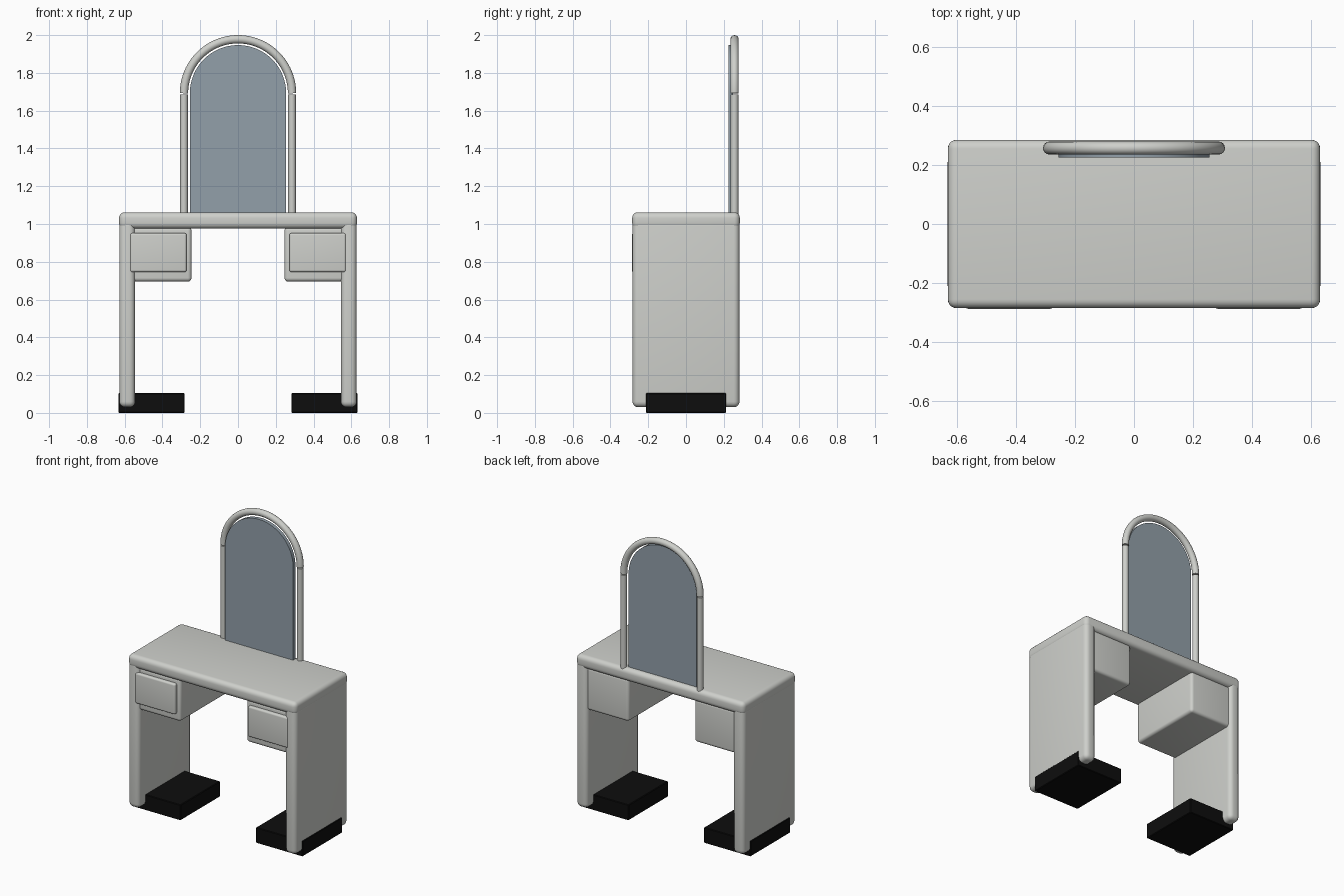
import bpy, bmesh, math
from mathutils import Vector

cube = bpy.data.objects.get("Cube")
if cube:
    bpy.data.objects.remove(cube, do_unlink=True)


def material(name, rgb):
    mat = bpy.data.materials.new(name)
    mat.use_nodes = True
    mat.diffuse_color = (*rgb, 1)
    mat.node_tree.nodes["Principled BSDF"].inputs["Base Color"].default_value = (*rgb, 1)
    return mat


LACQUER = material("pale grey lacquer", (0.62, 0.63, 0.60))
GLASS = material("blue grey mirror", (0.29, 0.35, 0.40))
BLACK = material("black rubber", (0.004, 0.004, 0.004))


def finish(name, bm, mat):
    mesh = bpy.data.meshes.new(name)
    bmesh.ops.recalc_face_normals(bm, faces=bm.faces)
    bm.to_mesh(mesh)
    bm.free()
    mesh.materials.append(mat)
    obj = bpy.data.objects.new(name, mesh)
    bpy.context.collection.objects.link(obj)
    return obj


def smooth(obj):
    bpy.ops.object.select_all(action='DESELECT')
    obj.select_set(True)
    bpy.context.view_layer.objects.active = obj
    bpy.ops.object.shade_smooth_by_angle(angle=math.radians(35))


def box(name, xs, ys, zs, mat, radius=0.0, segments=5):
    """Box between the given limits with rounded edges."""
    bm = bmesh.new()
    bmesh.ops.create_cube(bm, size=1)
    for v in bm.verts:
        v.co = Vector([lo + (c + 0.5) * (hi - lo)
                       for c, (lo, hi) in zip(v.co, (xs, ys, zs))])
    if radius:
        bmesh.ops.bevel(bm, geom=bm.edges[:], offset=radius, segments=segments,
                        profile=0.5, affect='EDGES')
    obj = finish(name, bm, mat)
    if radius:
        smooth(obj)
    return obj


def tube(name, points, radius, mat):
    """Round bar swept along a path in the xz plane."""
    curve = bpy.data.curves.new(name, 'CURVE')
    curve.dimensions = '3D'
    curve.bevel_depth = radius
    curve.bevel_resolution = 6
    curve.use_fill_caps = True
    spline = curve.splines.new('POLY')
    spline.points.add(len(points) - 1)
    for p, (x, z) in zip(spline.points, points):
        p.co = (x, FRAME_Y, z, 1)
    curve.materials.append(mat)
    obj = bpy.data.objects.new(name, curve)
    bpy.context.collection.objects.link(obj)
    return obj


def arc(radius, centre_z, steps=48):
    angles = [math.pi * i / steps for i in range(steps + 1)]
    return [(radius * math.cos(a), centre_z + radius * math.sin(a)) for a in angles]


FRAME_Y = 0.257
ARCH_Z = 1.692

# Table top
box("table_top", (-0.63, 0.63), (-0.285, 0.285), (0.975, 1.062), LACQUER, 0.03)

# Side panels, feet and drawers, mirrored left and right
for side, s in (("left", 1), ("right", -1)):
    def span(a, b):
        return tuple(sorted((s * a, s * b)))
    box(side + "_panel", span(0.545, 0.628), (-0.283, 0.283), (0.03, 1.02), LACQUER, 0.03)
    box(side + "_foot", span(0.282, 0.632), (-0.212, 0.212), (0, 0.105), BLACK, 0.004, 1)
    box(side + "_drawer_box", span(0.246, 0.59), (-0.265, 0.265), (0.695, 0.985), LACQUER, 0.02)
    box(side + "_drawer_front", span(0.272, 0.572), (-0.287, -0.25), (0.745, 0.952), LACQUER, 0.012)
    tube(side + "_mirror_post", [(s * 0.286, 1.0), (s * 0.286, 1.685)], 0.0205, LACQUER)

# Arched bar over the mirror
tube("mirror_arch", arc(0.286, ARCH_Z), 0.022, LACQUER)

# Mirror glass with a round top
bm = bmesh.new()
outline = [(-0.255, 1.02), (0.255, 1.02)] + arc(0.255, ARCH_Z)
face = bm.faces.new([bm.verts.new((x, 0.225, z)) for x, z in outline])
back = bmesh.ops.extrude_face_region(bm, geom=[face])
bmesh.ops.translate(bm, vec=(0, 0.025, 0),
                    verts=[g for g in back["geom"] if isinstance(g, bmesh.types.BMVert)])
glass = finish("mirror_glass", bm, GLASS)
smooth(glass)
